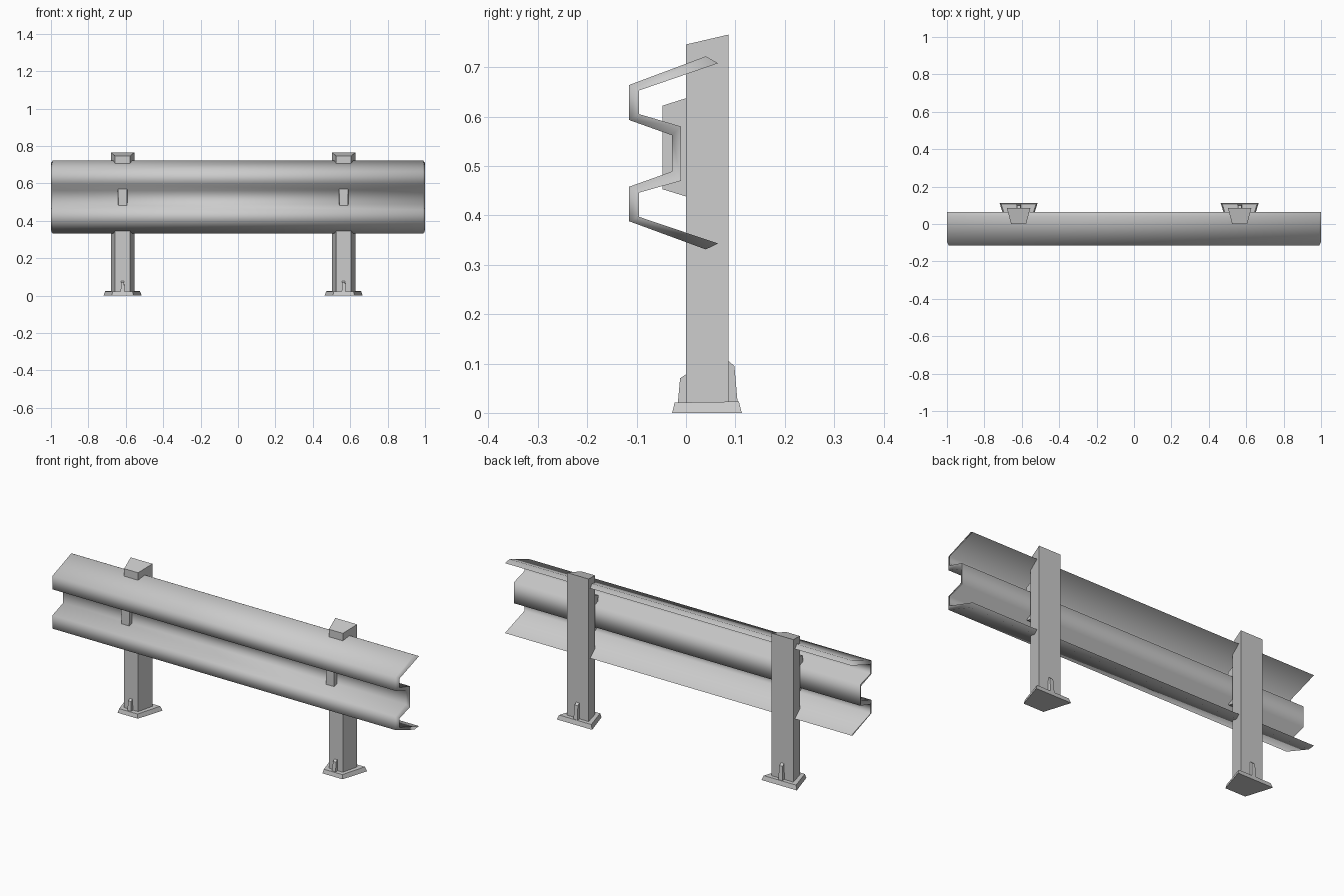
import bpy, bmesh
from math import radians

if "Cube" in bpy.data.objects:
    bpy.data.objects.remove(bpy.data.objects["Cube"])


def make(name, verts, faces):
    me = bpy.data.meshes.new(name)
    me.from_pydata(verts, [], faces)
    bm = bmesh.new()
    bm.from_mesh(me)
    bmesh.ops.recalc_face_normals(bm, faces=bm.faces)
    bm.to_mesh(me)
    bm.free()
    ob = bpy.data.objects.new(name, me)
    bpy.context.collection.objects.link(ob)
    return ob


def side_prism(name, cx, pts):
    """Symmetric solid from a side outline of (y, z, half width)."""
    n = len(pts)
    verts = [(cx + s * h, y, z) for s in (-1, 1) for y, z, h in pts]
    faces = [tuple(range(n)), tuple(range(n, 2 * n))]
    faces += [(i, (i + 1) % n, n + (i + 1) % n, n + i) for i in range(n)]
    return make(name, verts, faces)


# Folded W rail: paired front and back skins, front skin slightly shorter
front = [(.04, .722), (-.115, .664), (-.115, .593), (-.028, .562),
         (-.028, .489), (-.115, .458), (-.115, .388), (.04, .331)]
back = [(.065, .708), (-.095, .653), (-.095, .605), (-.010, .580),
        (-.010, .470), (-.095, .446), (-.095, .397), (.065, .343)]
loop = [(y, z, .99) for y, z in front] + [(y, z, 1.0) for y, z in reversed(back)]
n = len(loop)
verts = [(s * x, y, z) for s in (-1, 1) for y, z, x in loop]
faces = [(i, (i + 1) % n, n + (i + 1) % n, n + i) for i in range(n)]
for o in (0, n):
    faces += [(o + i, o + i + 1, o + n - 2 - i, o + n - 1 - i) for i in range(len(front) - 1)]
rail = make("rail", verts, faces)
bpy.context.view_layer.objects.active = rail
rail.select_set(True)
bpy.ops.object.shade_smooth_by_angle(angle=radians(80))
rail.select_set(False)

for side, cx in (("left", -.617), ("right", .565)):
    # Tapered post with sloping top
    side_prism(side + "_post", cx, [(0, .01, .04), (.086, .01, .063),
                                    (.086, .766, .063), (0, .746, .04)])
    # Spacer block poking through the rail valley
    side_prism(side + "_spacer", cx, [(-.048, .453, .022), (.05, .423, .036),
                                      (.05, .653, .036), (-.048, .622, .025)])
    # Foot plate
    side_prism(side + "_foot", cx, [(-.028, 0, .058), (.113, 0, .102),
                                    (.107, .023, .093), (-.023, .021, .053)])
    # Front and back foot ribs
    side_prism(side + "_front_rib", cx, [(-.017, .015, .011), (.01, .015, .011),
                                         (.01, .082, .008), (0, .078, .008), (-.012, .07, .008)])
    side_prism(side + "_back_rib", cx, [(.105, .015, .012), (.076, .015, .012),
                                        (.076, .109, .009), (.086, .105, .009), (.098, .095, .009)])
